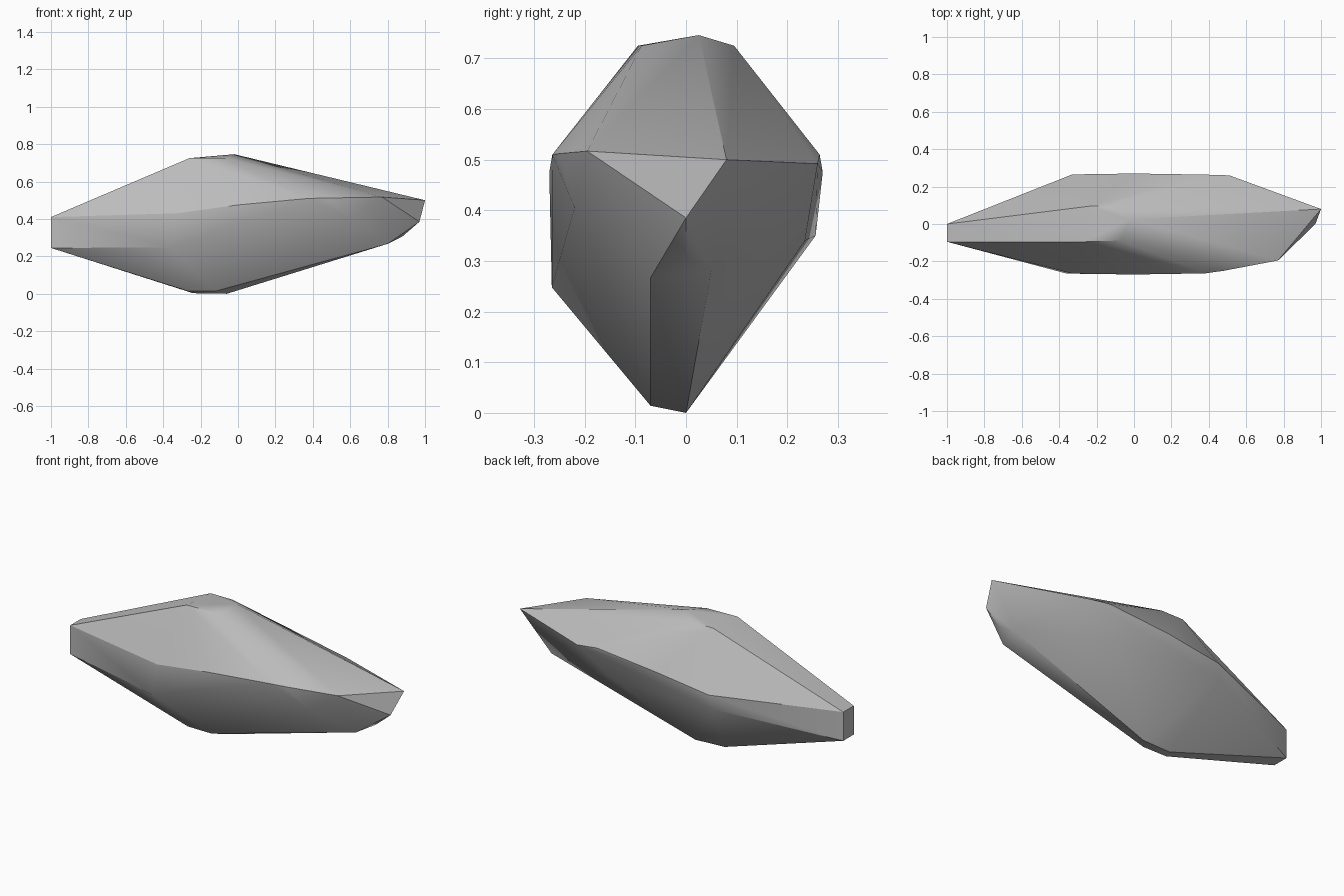
import bpy, bmesh, math

cube = bpy.data.objects.get("Cube")
if cube:
    bpy.data.objects.remove(cube, do_unlink=True)

# Plain stone material
stone = bpy.data.materials.new("grey_stone")
stone.use_nodes = True
colour = (0.5, 0.5, 0.5, 1)
stone.diffuse_color = colour
stone.node_tree.nodes["Principled BSDF"].inputs["Base Color"].default_value = colour

# Blunt end, nose, crown, belt and keel corners of the rock
blunt_end = [(-1, y, z) for y in (-.095, 0) for z in (.245, .41)]
nose = [(1, .08, .5), (.97, 0, .385), (.88, 0, .307), (.82, .05, .28),
        (.8, -.07, .267), (.77, -.195, .517), (.6, -.22, .405)]
crown = [(-.02, .025, .746), (-.26, -.095, .725), (-.07, -.088, .725),
         (-.24, .095, .725), (-.1, .095, .725)]
belt = [(x, side * y, z) for side in (-1, 1)
        for x, y, z in ((-.33, .265, .43), (0, .27, .475), (.38, .264, .51))]
front_belt = [(-.36, -.265, .248), (.48, -.25, .512)]
back_belt = [(.51, .26, .492), (-.35, .256, .35), (.3, .235, .34)]
keel = [(-.06, 0, 0), (-.24, -.01, .003), (-.27, -.07, .015), (-.12, -.07, .014)]

# Stretch a skin over the corners
bm = bmesh.new()
for p in blunt_end + nose + crown + belt + front_belt + back_belt + keel:
    bm.verts.new(p)
hull = bmesh.ops.convex_hull(bm, input=bm.verts)
loose = [v for v in bm.verts if not v.link_faces]
bmesh.ops.delete(bm, geom=loose, context='VERTS')
bmesh.ops.recalc_face_normals(bm, faces=bm.faces)
mesh = bpy.data.meshes.new("rock")
bm.to_mesh(mesh)
bm.free()
mesh.materials.append(stone)

rock = bpy.data.objects.new("rock", mesh)
bpy.context.collection.objects.link(rock)
bpy.ops.object.select_all(action='DESELECT')
rock.select_set(True)
bpy.context.view_layer.objects.active = rock
bpy.ops.object.shade_smooth_by_angle(angle=math.radians(28))
